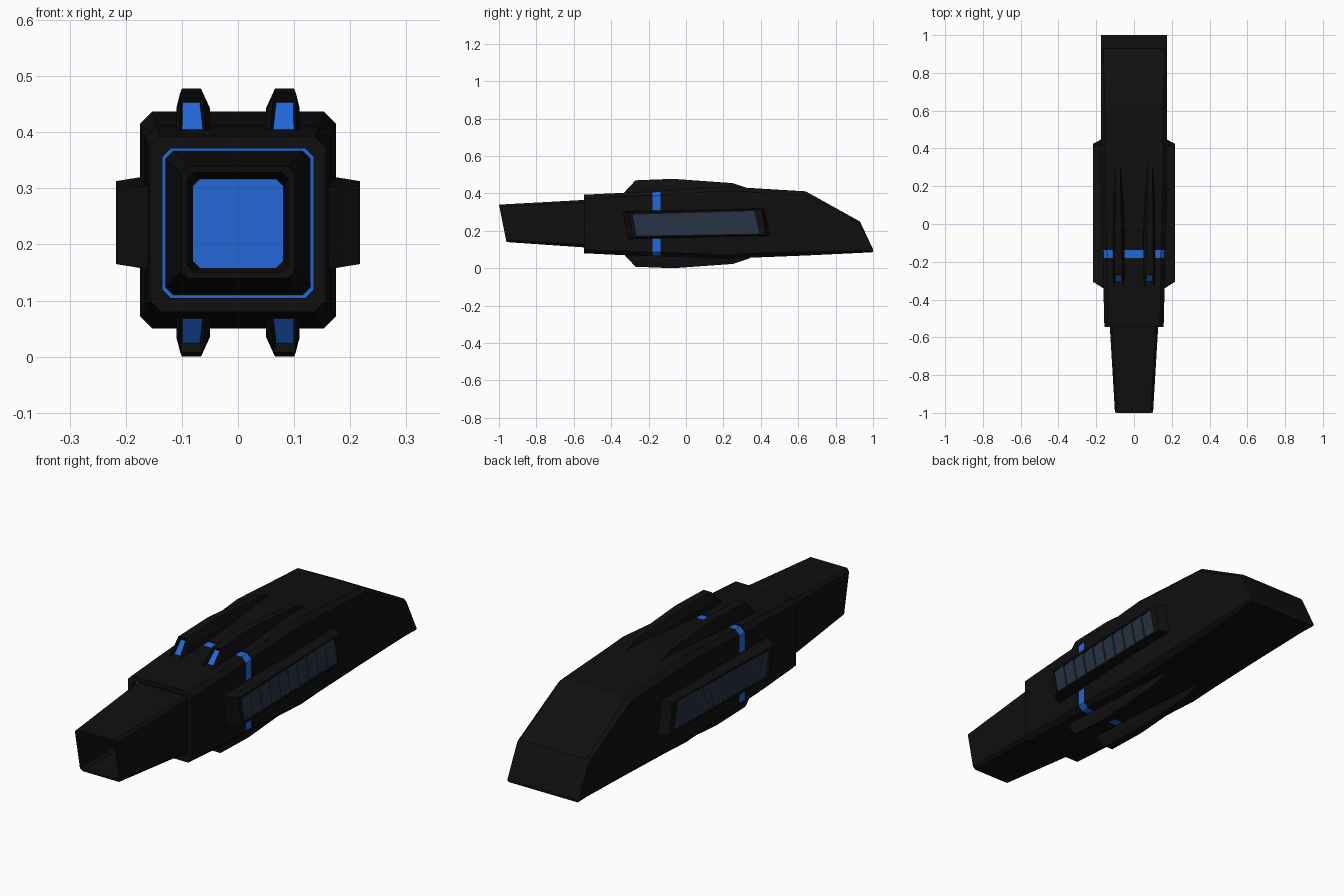
import bpy, bmesh

if "Cube" in bpy.data.objects:
    bpy.data.objects.remove(bpy.data.objects["Cube"])


def material(name, rgb):
    m = bpy.data.materials.new(name)
    m.diffuse_color = (*rgb, 1)
    m.use_nodes = True
    m.node_tree.nodes["Principled BSDF"].inputs["Base Color"].default_value = m.diffuse_color
    return m


BLACK = material("matte_black", (0.005, 0.005, 0.005))
BLUE = material("bright_blue", (0.017, 0.14, 0.70))
SLATE = material("dark_slate", (0.020, 0.033, 0.058))
MATS = [BLACK, BLUE, SLATE]


def loft(bm, rings, mat=0, caps=(0, 0), band=None):
    """Skin a list of equal-length rings; band = {segment index: material}."""
    vr = [[bm.verts.new(p) for p in r] for r in rings]
    n = len(vr[0])
    for s in range(len(vr) - 1):
        for i in range(n):
            j = (i + 1) % n
            f = bm.faces.new((vr[s][i], vr[s][j], vr[s + 1][j], vr[s + 1][i]))
            f.material_index = (band or {}).get(s, mat)
    for ring, c in ((vr[0], caps[0]), (vr[-1], caps[1])):
        bm.faces.new(ring).material_index = c
    bmesh.ops.recalc_face_normals(bm, faces=bm.faces[:])


def finish(bm, name):
    me = bpy.data.meshes.new(name)
    bm.to_mesh(me)
    bm.free()
    for m in MATS:
        me.materials.append(m)
    ob = bpy.data.objects.new(name, me)
    bpy.context.collection.objects.link(ob)
    return ob


def section(y, w, z0, z1, c, y_low=None):
    """Chamfered rectangle across the hull; y_low leans the lower edge."""
    y_low = y if y_low is None else y_low
    pts = [(-w + c, z0), (w - c, z0), (w, z0 + c), (w, z1 - c),
           (w - c, z1), (-w + c, z1), (-w, z1 - c), (-w, z0 + c)]
    return [(x, y_low + (y - y_low) * (z - z0) / (z1 - z0), z) for x, z in pts]


# Main hull with a slightly sunken blue band
bm = bmesh.new()
loft(bm, [
    section(-0.52, 0.135, 0.105, 0.371, 0.015),
    section(-0.545, 0.135, 0.105, 0.371, 0.015),
    section(-0.545, 0.157, 0.080, 0.393, 0.02),
    section(-0.34, 0.162, 0.070, 0.403, 0.02),
    section(-0.18, 0.165, 0.064, 0.411, 0.021),
    section(-0.18, 0.162, 0.067, 0.408, 0.021),
    section(-0.137, 0.163, 0.066, 0.410, 0.021),
    section(-0.137, 0.166, 0.063, 0.413, 0.021),
    section(0.22, 0.175, 0.050, 0.437, 0.022),
    section(0.36, 0.175, 0.057, 0.428, 0.022),
    section(0.64, 0.175, 0.068, 0.411, 0.02),
    section(0.93, 0.175, 0.082, 0.25, 0.012),
    section(1.0, 0.175, 0.086, 0.101, 0.005)],
    caps=(1, 0), band={5: 1})
finish(bm, "main_hull")

# Tapered hollow muzzle, blue at the bottom of the bore
bm = bmesh.new()
loft(bm, [
    section(-0.51, 0.130, 0.109, 0.367, 0.014),
    section(-1.0, 0.101, 0.140, 0.340, 0.012, -0.96),
    section(-0.997, 0.090, 0.150, 0.328, 0.012, -0.96),
    section(-0.62, 0.080, 0.158, 0.317, 0.012)], caps=(0, 1))
finish(bm, "front_muzzle")


# Four scoop fins, with blue recessed intakes
def fin(name, sx, below):
    def put(x, y, z):
        return (sx * x, y, 0.478 - z if below else z)
    rings = []
    #   y, top z, base x pair, top x pair
    for y, zt, b0, b1, t0, t1 in [
            (-0.34, 0.395, 0.050, 0.110, 0.056, 0.104),
            (-0.27, 0.470, 0.050, 0.110, 0.064, 0.103),
            (-0.07, 0.478, 0.050, 0.110, 0.066, 0.100),
            (0.25, 0.455, 0.062, 0.108, 0.072, 0.099),
            (0.34, 0.425, 0.072, 0.102, 0.078, 0.096)]:
        rings.append([put(b0, y, 0.34), put(b0, y, zt - 0.035), put(t0, y, zt),
                      put(t1, y, zt), put(b1, y, zt - 0.035), put(b1, y, 0.34)])
    bm = bmesh.new()
    loft(bm, rings)
    intake = [f for f in bm.faces
              if f.normal.y < -0.5 and f.calc_center_median().y > -0.33
              and abs(f.normal.x) < 0.2]
    bmesh.ops.inset_region(bm, faces=intake, thickness=0.006, depth=-0.02)
    for f in intake:
        f.material_index = 1
    finish(bm, name)


for sx, side in ((1, "right"), (-1, "left")):
    fin(f"upper_fin_{side}", sx, False)
    fin(f"lower_fin_{side}", sx, True)

    # Side pod: raised frame with a shallow tray
    def ring(x, pts):
        return [(sx * x, y, z) for y, z in pts]

    panel = [(-0.286, 0.286), (0.365, 0.306), (0.391, 0.185), (-0.265, 0.174)]
    bm = bmesh.new()
    loft(bm, [
        ring(0.155, [(-0.345, 0.305), (0.425, 0.323), (0.457, 0.172), (-0.312, 0.155)]),
        ring(0.217, [(-0.306, 0.297), (0.405, 0.313), (0.425, 0.178), (-0.283, 0.165)]),
        ring(0.217, panel),
        ring(0.203, panel)])
    finish(bm, f"side_pod_{side}")

    # Sawtooth louvre slats filling the tray
    bm = bmesh.new()
    N = 10

    def along(a, b, t):
        return [a[k] + (b[k] - a[k]) * t for k in (0, 1)]

    for i in range(N):
        t0, t1 = i / N, (i + 1) / N
        quad = [along(panel[0], panel[1], t0), along(panel[0], panel[1], t1),
                along(panel[3], panel[2], t1), along(panel[3], panel[2], t0)]
        outer = [(sx * x, y, z) for x, (y, z) in
                 zip((0.208, 0.215, 0.215, 0.208), quad)]
        b2 = bmesh.new()
        loft(b2, [ring(0.202, quad), outer], mat=2, caps=(2, 2))
        tmp = bpy.data.meshes.new("slat_tmp")
        b2.to_mesh(tmp)
        b2.free()
        bm.from_mesh(tmp)
        bpy.data.meshes.remove(tmp)
    finish(bm, f"louvre_slats_{side}")
